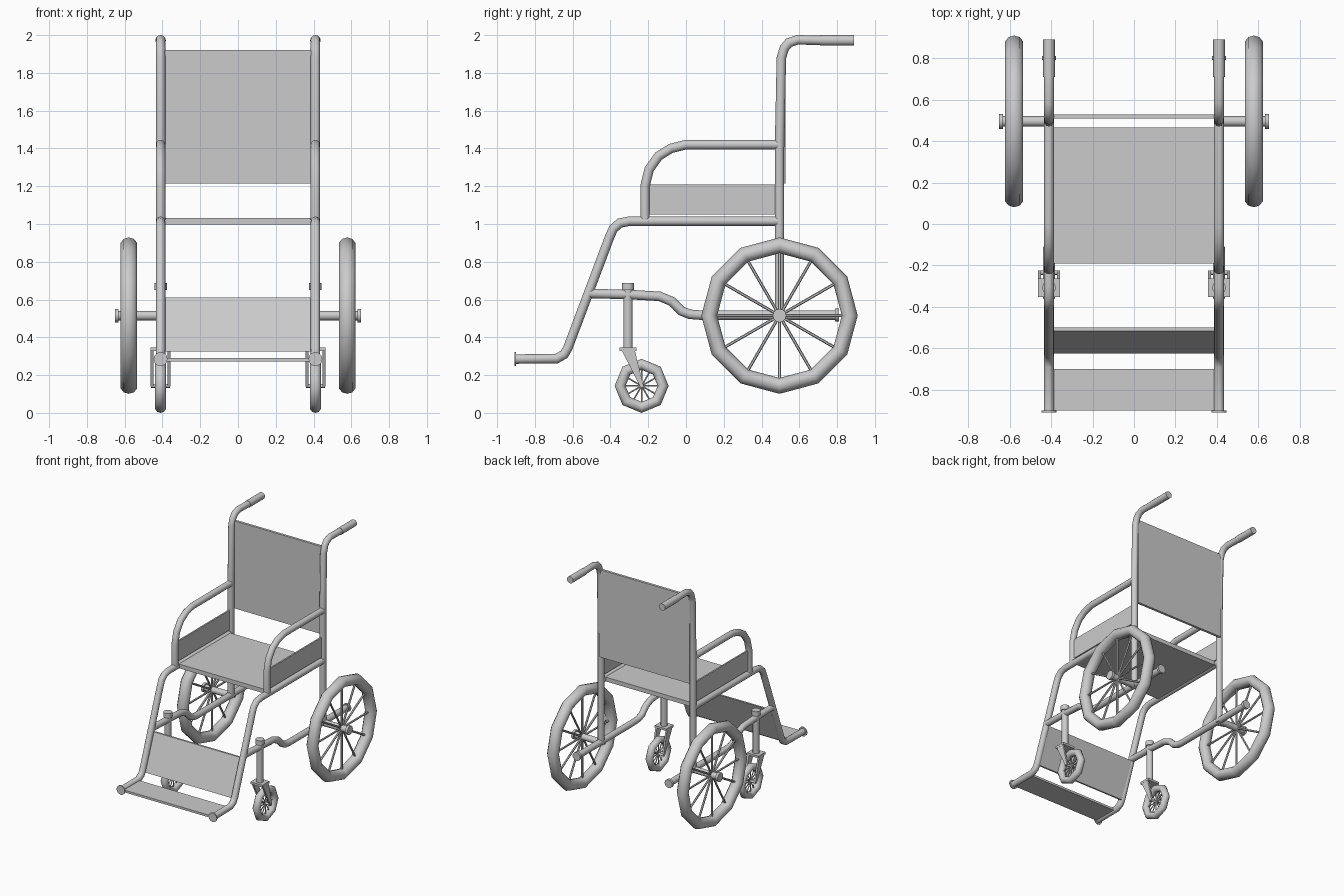
import bpy, bmesh
from math import pi, sin, cos
from mathutils import Vector, Matrix

cube = bpy.data.objects.get("Cube")
if cube:
    bpy.data.objects.remove(cube, do_unlink=True)

GREY = (0.6, 0.6, 0.6, 1)
grey = bpy.data.materials.new("light_grey")
grey.use_nodes = True
grey.diffuse_color = GREY
grey.node_tree.nodes["Principled BSDF"].inputs["Base Color"].default_value = GREY

RAIL, TUBE = 0.41, 0.025


def finish(name, bm, smooth=True):
    """Turn a bmesh into a named, coloured object."""
    bmesh.ops.recalc_face_normals(bm, faces=bm.faces)
    mesh = bpy.data.meshes.new(name)
    bm.to_mesh(mesh)
    bm.free()
    mesh.materials.append(grey)
    obj = bpy.data.objects.new(name, mesh)
    bpy.context.collection.objects.link(obj)
    if smooth:
        bpy.context.view_layer.objects.active = obj
        obj.select_set(True)
        bpy.ops.object.shade_smooth_by_angle(angle=0.9)
        obj.select_set(False)
    return obj


def add_rod(bm, a, b, r, sides=12):
    a, b = Vector(a), Vector(b)
    turn = (b - a).to_track_quat('Z', 'Y').to_matrix().to_4x4()
    bmesh.ops.create_cone(bm, cap_ends=True, segments=sides, radius1=r, radius2=r,
                          depth=(b - a).length, matrix=Matrix.Translation((a + b) / 2) @ turn)


def rod(name, a, b, r):
    bm = bmesh.new()
    add_rod(bm, a, b, r)
    return finish(name, bm)


def pipe(name, x, path, r=TUBE, sides=12):
    """Sweep a circle along a (y, z) path, mitred at each bend."""
    bm = bmesh.new()
    pts = [Vector((x, y, z)) for y, z in path]
    rings = []
    for i, p in enumerate(pts):
        before = (p - pts[max(i - 1, 0)]).normalized()
        after = (pts[min(i + 1, len(pts) - 1)] - p).normalized()
        along = (before + after).normalized()
        side = Vector((0, -along.z, along.y))
        stretch = 1 / max(along.dot(after if after.length else before), 0.5)
        rings.append([bm.verts.new(p + Vector((r * cos(t), 0, 0)) + side * r * stretch * sin(t))
                      for t in (2 * pi * k / sides for k in range(sides))])
    for a, b in zip(rings, rings[1:]):
        for k in range(sides):
            j = (k + 1) % sides
            bm.faces.new((a[k], a[j], b[j], b[k]))
    bm.faces.new(rings[0])
    bm.faces.new(rings[-1])
    return finish(name, bm)


def prism(name, x0, x1, outline):
    """Extrude a (y, z) outline from x0 to x1."""
    bm = bmesh.new()
    face = bm.faces.new([bm.verts.new((x0, y, z)) for y, z in outline])
    grown = bmesh.ops.extrude_face_region(bm, geom=[face])["geom"]
    bmesh.ops.translate(bm, vec=(x1 - x0, 0, 0),
                        verts=[v for v in grown if isinstance(v, bmesh.types.BMVert)])
    return finish(name, bm, smooth=False)


def box(name, x, y, z):
    return prism(name, *x, [(y[0], z[0]), (y[1], z[0]), (y[1], z[1]), (y[0], z[1])])


def tyre(name, centre, major, minor, sides, width, ring=10):
    """Coarse faceted ring around the x axis, a corner at the top."""
    bm = bmesh.new()
    c = Vector(centre)
    grid = []
    for i in range(sides):
        a = 2 * pi * i / sides
        out = Vector((0, sin(a), cos(a)))
        grid.append([bm.verts.new(c + out * (major + minor * cos(t)) + Vector((width * sin(t), 0, 0)))
                     for t in (2 * pi * k / ring for k in range(ring))])
    for i in range(sides):
        a, b = grid[i], grid[(i + 1) % sides]
        for k in range(ring):
            j = (k + 1) % ring
            bm.faces.new((a[k], a[j], b[j], b[k]))
    return finish(name, bm)


def spokes(name, centre, length, r, count):
    bm = bmesh.new()
    c = Vector(centre)
    for i in range(count):
        a = 2 * pi * i / count
        add_rod(bm, c, c + Vector((0, sin(a), cos(a))) * length, r, 6)
    return finish(name, bm)


for tag, s in (("left", 1), ("right", -1)):
    x = s * RAIL
    # Bent frame tubes
    pipe(tag + "_back_post", x, [(0.495, 0.5), (0.495, 1.4), (0.505, 1.88), (0.52, 1.93),
                                 (0.545, 1.96), (0.59, 1.975), (0.72, 1.972)])
    rod(tag + "_hand_grip", (x, 0.71, 1.972), (x, 0.89, 1.972), 0.028)
    pipe(tag + "_seat_and_leg_tube", x, [(0.495, 1.015), (-0.3, 1.015), (-0.35, 1.005), (-0.385, 0.975),
                                         (-0.405, 0.93), (-0.625, 0.345), (-0.645, 0.31),
                                         (-0.685, 0.287), (-0.9, 0.285)])
    rod(tag + "_foot_tube_cap", (x, -0.908, 0.285), (x, -0.9, 0.285), 0.037)
    pipe(tag + "_armrest", x, [(-0.217, 1.02), (-0.217, 1.2), (-0.195, 1.29), (-0.145, 1.36),
                               (-0.08, 1.4), (0, 1.42), (0.495, 1.42)])
    pipe(tag + "_lower_tube", x, [(-0.51, 0.632), (-0.31, 0.627), (-0.14, 0.617), (-0.075, 0.59),
                                  (-0.025, 0.54), (0.02, 0.522), (0.07, 0.518), (0.8, 0.518)])
    rod(tag + "_lower_tube_cap", (x, 0.79, 0.518), (x, 0.81, 0.518), 0.034)
    box(tag + "_side_panel", (x - 0.006, x + 0.006), (-0.2, 0.48), (1.05, 1.21))

    # Large rear wheel
    wx, wy, wz = s * 0.578, 0.495, 0.515
    tyre(tag + "_rear_tyre", (wx, wy, wz), 0.372, 0.042, 12, 0.046)
    spokes(tag + "_rear_spokes", (wx, wy, wz), 0.36, 0.008, 12)
    rod(tag + "_axle", (x, wy, wz), (s * 0.645, wy, wz), 0.025)
    rod(tag + "_axle_cap", (s * 0.632, wy, wz), (s * 0.652, wy, wz), 0.036)

    # Front caster
    cy, cz = -0.235, 0.143
    rod(tag + "_caster_stem", (x, -0.307, 0.335), (x, -0.307, 0.66), TUBE)
    rod(tag + "_caster_stem_cap", (x, -0.307, 0.65), (x, -0.307, 0.687), 0.033)
    box(tag + "_fork_crown", (x - 0.053, x + 0.053), (-0.352, -0.262), (0.328, 0.345))
    for part, d in (("inner", -0.045), ("outer", 0.045)):
        fx = x + s * d
        prism(f"{tag}_{part}_fork_arm", fx - 0.007, fx + 0.007,
              [(-0.342, 0.335), (-0.272, 0.335), (-0.224, 0.14), (-0.244, 0.14)])
    tyre(tag + "_caster_tyre", (x, cy, cz), 0.114, 0.029, 8, 0.03)
    spokes(tag + "_caster_spokes", (x, cy, cz), 0.1, 0.004, 12)
    rod(tag + "_caster_axle", (x - 0.05, cy, cz), (x + 0.05, cy, cz), 0.01)

# Panels stretched between the two sides
span = (-0.4, 0.4)
box("seat", span, (-0.19, 0.465), (0.998, 1.032))
box("backrest", span, (0.508, 0.528), (1.215, 1.92))
box("footplate", span, (-0.9, -0.7), (0.272, 0.29))
prism("calf_panel", *span, [(-0.625, 0.325), (-0.612, 0.325), (-0.5, 0.61), (-0.515, 0.61)])
